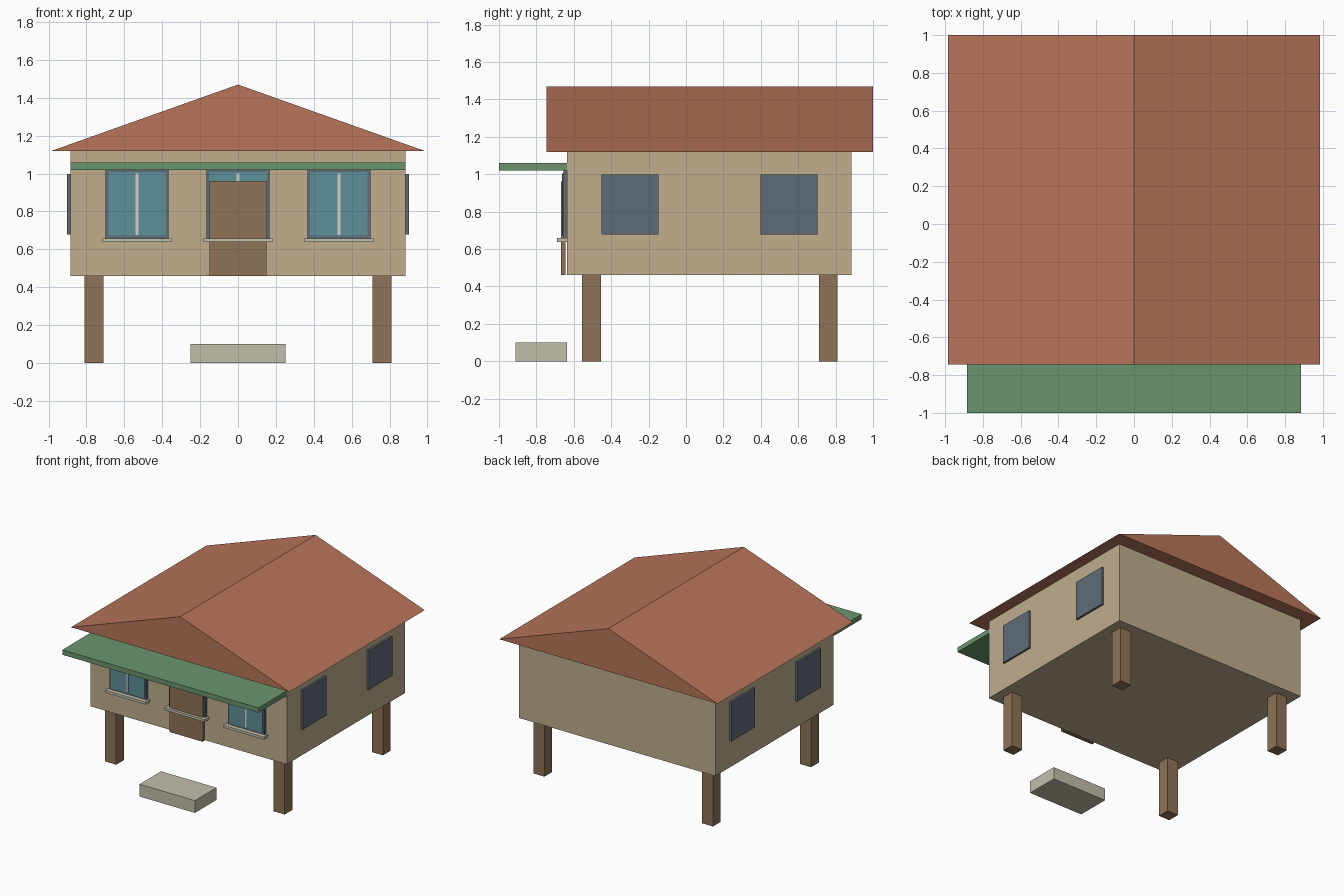
import bpy, bmesh

if "Cube" in bpy.data.objects:
    bpy.data.objects.remove(bpy.data.objects["Cube"])


def material(name, rgb):
    # display colour (0-255) converted to linear
    m = bpy.data.materials.new(name)
    m.diffuse_color = [(c / 255) ** 2.2 for c in rgb] + [1]
    m.use_nodes = True
    m.node_tree.nodes["Principled BSDF"].inputs["Base Color"].default_value = m.diffuse_color
    return m


WALL = material("plaster", (190, 172, 140))
ROOF = material("roof_tile", (182, 116, 90))
GREEN = material("awning_green", (106, 148, 110))
WOOD = material("wood", (142, 115, 88))
STONE = material("stone", (194, 189, 170))
FRAME = material("dark_frame", (94, 108, 118))
GLASS = material("glass", (95, 142, 152))
TRIM = material("pale_trim", (212, 210, 198))


def finish(name, bm, mat):
    bmesh.ops.recalc_face_normals(bm, faces=bm.faces)
    me = bpy.data.meshes.new(name)
    bm.to_mesh(me)
    bm.free()
    me.materials.append(mat)
    ob = bpy.data.objects.new(name, me)
    bpy.context.collection.objects.link(ob)
    return ob


def box(name, x, y, z, mat):
    # each axis given as a (min, max) range
    bm = bmesh.new()
    bmesh.ops.create_cube(bm, size=1)
    for v in bm.verts:
        v.co = [r[0] if c < 0 else r[1] for c, r in zip(v.co, (x, y, z))]
    return finish(name, bm, mat)


# House body
box("walls", (-0.885, 0.885), (-0.635, 0.885), (0.46, 1.12), WALL)

# Gabled roof: triangle extruded front to back
bm = bmesh.new()
gable = bm.faces.new([bm.verts.new(p) for p in
                      ((-0.985, -0.745, 1.12), (0.985, -0.745, 1.12), (0, -0.745, 1.47))])
ext = bmesh.ops.extrude_face_region(bm, geom=[gable], use_keep_orig=True)
bmesh.ops.translate(bm, vec=(0, 1.745, 0),
                    verts=[g for g in ext["geom"] if isinstance(g, bmesh.types.BMVert)])
finish("roof", bm, ROOF)

# Awning, door and step
box("awning", (-0.885, 0.885), (-1, -0.635), (1.02, 1.06), GREEN)
box("door", (-0.15, 0.15), (-0.668, -0.645), (0.46, 0.96), WOOD)
box("step", (-0.25, 0.25), (-0.912, -0.635), (0, 0.1), STONE)

# Stilts and side windows, both sides
for side, s in (("left", -1), ("right", 1)):
    for place, y, wy in (("front", -0.505, -0.3), ("back", 0.76, 0.55)):
        box(f"{place}_{side}_post", (s * 0.76 - 0.05, s * 0.76 + 0.05),
            (y - 0.05, y + 0.05), (0, 0.46), WOOD)
        box(f"{place}_{side}_side_window", sorted((s * 0.885, s * 0.902)),
            (wy - 0.152, wy + 0.152), (0.678, 0.998), FRAME)

# Front windows: frame, glass, mullion and sill
for side, x in (("left", -0.533), ("middle", 0), ("right", 0.533)):
    box(f"{side}_window_frame", (x - 0.166, x + 0.166), (-0.655, -0.635), (0.658, 1.02), FRAME)
    box(f"{side}_window_glass", (x - 0.152, x + 0.152), (-0.66, -0.65), (0.672, 1.008), GLASS)
    box(f"{side}_window_mullion", (x - 0.007, x + 0.007), (-0.664, -0.655), (0.675, 1.0), TRIM)
    box(f"{side}_window_sill", (x - 0.183, x + 0.183), (-0.69, -0.635), (0.638, 0.658), STONE)
